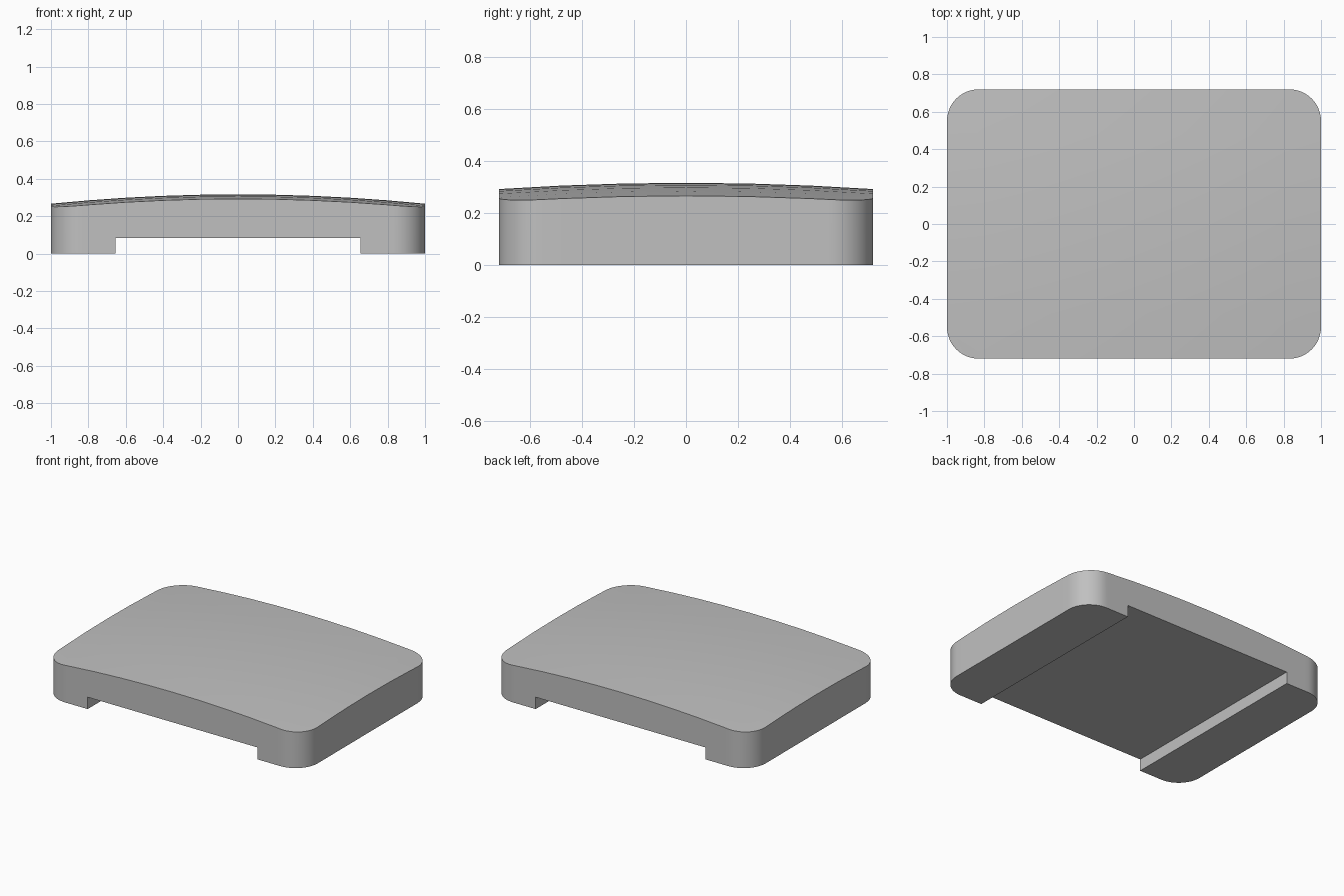
import bpy, bmesh, math
from mathutils import Vector

default = bpy.data.objects.get("Cube")
if default:
    bpy.data.objects.remove(default, do_unlink=True)

HALF_X, HALF_Y, RADIUS = 1.0, 0.72, 0.17
NOTCH_X, NOTCH_Z = 0.655, 0.083
CORNER_STEPS = 12


def crown(x, y):
    """Height of the gently domed top."""
    return 0.317 - 0.05 * x * x - 0.024 * (y / HALF_Y) ** 2


def rounded_outline():
    points = []
    for i, (sx, sy) in enumerate([(1, 1), (-1, 1), (-1, -1), (1, -1)]):
        for k in range(CORNER_STEPS + 1):
            a = math.pi / 2 * (i + k / CORNER_STEPS)
            points.append((sx * (HALF_X - RADIUS) + RADIUS * math.cos(a),
                           sy * (HALF_Y - RADIUS) + RADIUS * math.sin(a), 0))
    return points


# Plain grey material
grey = bpy.data.materials.new("plain grey")
grey.use_nodes = True
colour = (0.53, 0.53, 0.53, 1)
grey.diffuse_color = colour
grey.node_tree.nodes["Principled BSDF"].inputs["Base Color"].default_value = colour

# Slab: extruded rounded rectangle
bm = bmesh.new()
base = bm.faces.new([bm.verts.new(p) for p in rounded_outline()])
extruded = bmesh.ops.extrude_face_region(bm, geom=[base], use_keep_orig=True)
for v in extruded["geom"]:
    if isinstance(v, bmesh.types.BMVert):
        v.co.z = 0.3

# Slice the slab in both directions so that its top can curve
for axis, half, count in ((0, HALF_X, 10), (1, HALF_Y, 6)):
    for i in range(1, count):
        at, normal = Vector(), Vector()
        at[axis] = half * (2 * i / count - 1)
        normal[axis] = 1
        bmesh.ops.bisect_plane(bm, geom=bm.verts[:] + bm.edges[:] + bm.faces[:],
                               dist=1e-5, plane_co=at, plane_no=normal)
for v in bm.verts:
    if v.co.z > 0.2:
        v.co.z = crown(v.co.x, v.co.y)
bmesh.ops.recalc_face_normals(bm, faces=bm.faces[:])
mesh = bpy.data.meshes.new("domed_slab")
bm.to_mesh(mesh)
bm.free()
slab = bpy.data.objects.new("domed_slab", mesh)
bpy.context.collection.objects.link(slab)
mesh.materials.append(grey)

# Channel through the underside, from front to back
bpy.ops.mesh.primitive_cube_add(size=2)
cutter = bpy.context.object
cutter.name = "channel_cutter"
cutter.scale = (NOTCH_X, 1, NOTCH_Z)
cutter.hide_render = True
cutter.data.materials.append(grey)
channel = slab.modifiers.new("channel", 'BOOLEAN')
channel.operation = 'DIFFERENCE'
channel.solver = 'EXACT'
channel.object = cutter

bpy.ops.object.select_all(action='DESELECT')
slab.select_set(True)
bpy.context.view_layer.objects.active = slab
bpy.ops.object.modifier_apply(modifier=channel.name)
bpy.data.objects.remove(cutter, do_unlink=True)
bpy.ops.object.shade_smooth_by_angle(angle=math.radians(30))
